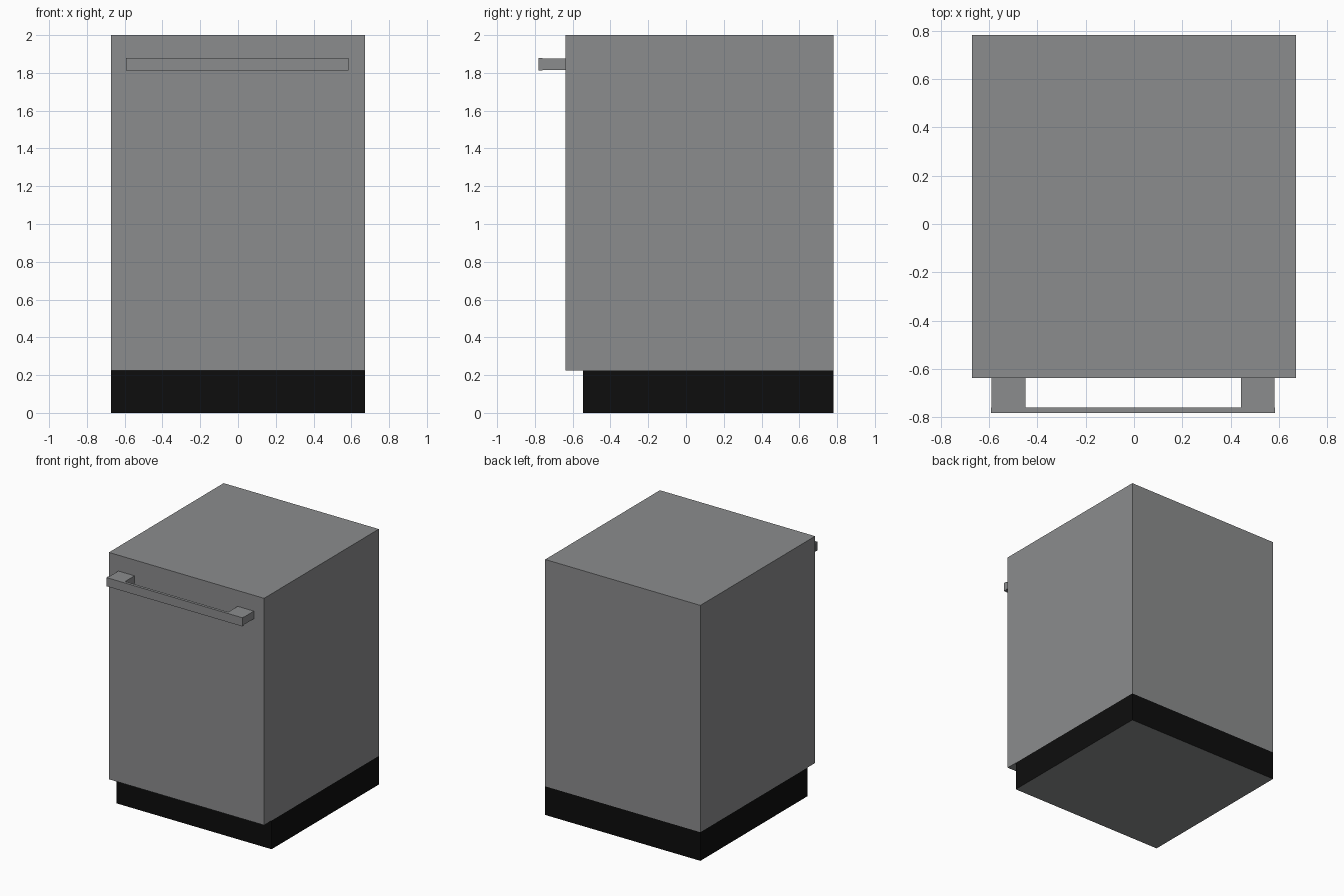
import bpy, bmesh

if "Cube" in bpy.data.objects:
    bpy.data.objects.remove(bpy.data.objects["Cube"])


def material(name, rgb):
    m = bpy.data.materials.new(name)
    m.diffuse_color = (*rgb, 1.0)
    m.use_nodes = True
    m.node_tree.nodes["Principled BSDF"].inputs["Base Color"].default_value = m.diffuse_color
    return m


steel = material("steel grey", (0.26, 0.265, 0.27))
black = material("black", (0.004, 0.004, 0.004))


def box(name, x, y, z, *mats):
    """Axis-aligned box from (min, max) ranges."""
    bm = bmesh.new()
    bmesh.ops.create_cube(bm, size=1)
    for v in bm.verts:
        v.co = [r[0] if c < 0 else r[1] for c, r in zip(v.co, (x, y, z))]
    me = bpy.data.meshes.new(name)
    bm.normal_update()
    # second material, if any, goes on the underside
    if len(mats) > 1:
        for f in bm.faces:
            f.material_index = 1 if f.normal.z < -0.5 else 0
    bm.to_mesh(me)
    bm.free()
    for m in mats:
        me.materials.append(m)
    ob = bpy.data.objects.new(name, me)
    bpy.context.collection.objects.link(ob)
    return ob


# main cabinet and recessed black plinth with grey underside
box("cabinet", (-0.672, 0.672), (-0.637, 0.782), (0.224, 2.0), steel)
box("plinth", (-0.672, 0.672), (-0.544, 0.782), (0.0, 0.224), black, steel)

# door handle: thin front bar on two mounts
box("handle_bar", (-0.592, 0.585), (-0.782, -0.76), (1.812, 1.88), steel)
for side, x in (("left", (-0.59, -0.45)), ("right", (0.443, 0.583))):
    box("handle_mount_" + side, x, (-0.76, -0.637), (1.816, 1.876), steel)
